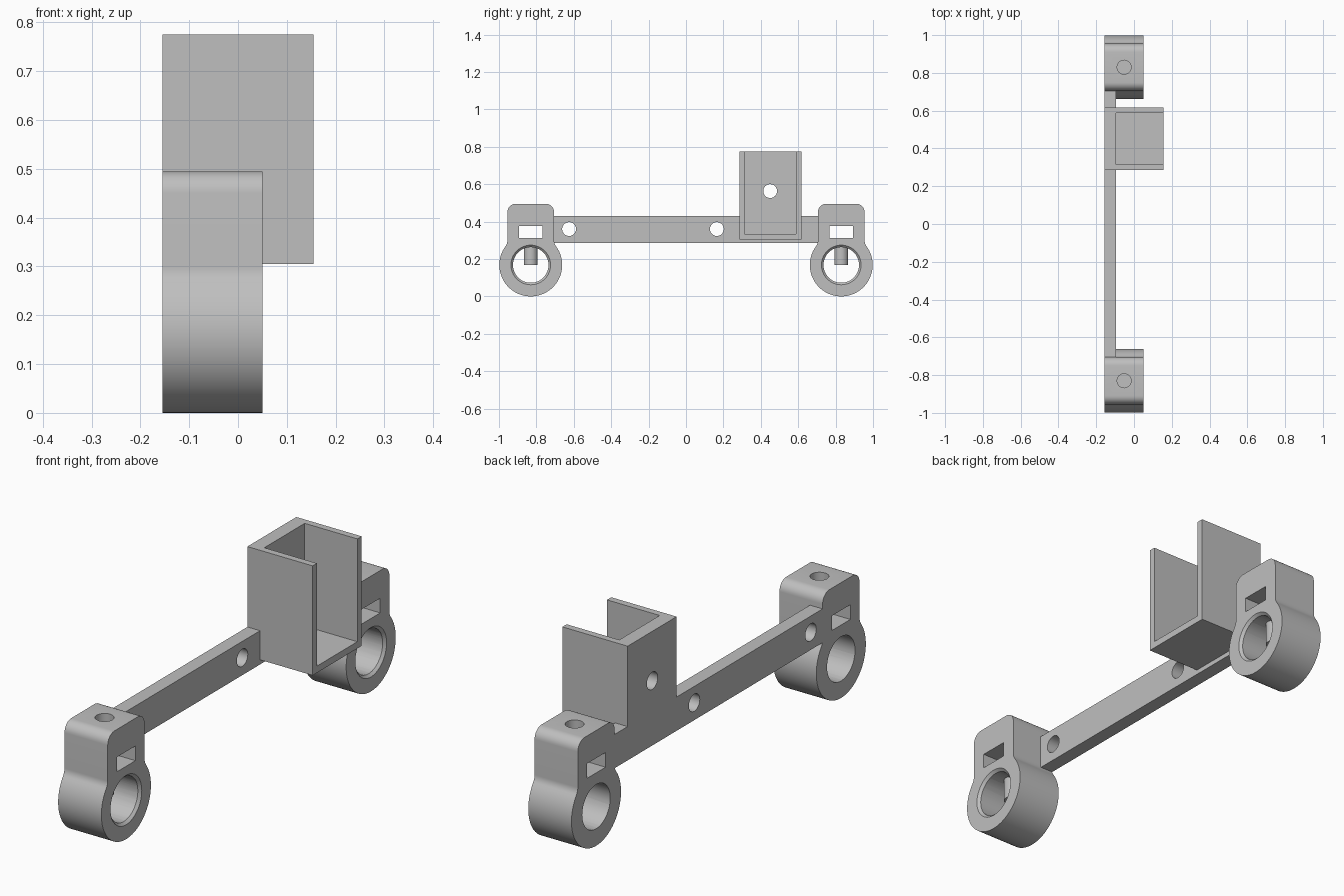
import bpy, bmesh
from math import pi, sin, cos, sqrt, atan2
from mathutils import Matrix, Vector

cube = bpy.data.objects.get("Cube")
if cube:
    bpy.data.objects.remove(cube)

grey = bpy.data.materials.new("grey plastic")
grey.use_nodes = True
colour = (0.52, 0.52, 0.52, 1)
grey.diffuse_color = colour
grey.node_tree.nodes["Principled BSDF"].inputs["Base Color"].default_value = colour

X_BACK, X_PLATE, X_CLAMP, X_TRAY = -0.155, -0.095, 0.05, 0.155
CLAMP_Y, RING_Z, RING_R = 0.83, 0.168, 0.168


def new_object(name, bm):
    bmesh.ops.recalc_face_normals(bm, faces=bm.faces)
    mesh = bpy.data.meshes.new(name)
    bm.to_mesh(mesh)
    bm.free()
    mesh.materials.append(grey)
    obj = bpy.data.objects.new(name, mesh)
    bpy.context.collection.objects.link(obj)
    return obj


def extrude_x(name, outline, x0, x1):
    """Extrude a (y, z) outline along x."""
    bm = bmesh.new()
    face = bm.faces.new([bm.verts.new((x0, y, z)) for y, z in outline])
    moved = bmesh.ops.extrude_face_region(bm, geom=[face])["geom"]
    verts = [v for v in moved if isinstance(v, bmesh.types.BMVert)]
    bmesh.ops.translate(bm, verts=verts, vec=(x1 - x0, 0, 0))
    return new_object(name, bm)


def rod(name, start, end, r1, r2=None, sides=48):
    """Cylinder or cone between two points."""
    a, b = Vector(start), Vector(end)
    turn = (b - a).to_track_quat("Z", "Y").to_matrix().to_4x4()
    bm = bmesh.new()
    bmesh.ops.create_cone(bm, cap_ends=True, segments=sides, radius1=r1,
                          radius2=r1 if r2 is None else r2, depth=(b - a).length,
                          matrix=Matrix.Translation((a + b) / 2) @ turn)
    return new_object(name, bm)


def cut(target, cutters):
    bpy.context.view_layer.objects.active = target
    for c in cutters:
        c.hide_render = True
        mod = target.modifiers.new("cut", "BOOLEAN")
        mod.operation, mod.solver, mod.object = "DIFFERENCE", "EXACT", c
        bpy.ops.object.modifier_apply(modifier=mod.name)
        bpy.data.objects.remove(c)


def arc(cy, cz, r, a0, a1, n):
    return [(cy + r * cos(a0 + (a1 - a0) * i / n), cz + r * sin(a0 + (a1 - a0) * i / n))
            for i in range(n + 1)]


def rect(y0, y1, z0, z1):
    return [(y0, z0), (y1, z0), (y1, z1), (y0, z1)]


def clamp(name, yc):
    # Half outline: ring, concave neck fillet, rounded top corner
    half_w, top, fillet, corner = 0.125, 0.495, 0.05, 0.045
    fy = half_w + fillet
    fz = sqrt((RING_R + fillet) ** 2 - fy ** 2)
    tangent = atan2(fz, fy)
    half = arc(0, RING_Z, RING_R, -pi / 2, tangent, 36)
    half += arc(fy, RING_Z + fz, fillet, tangent + pi, pi, 6)[1:]
    half += arc(half_w - corner, top - corner, corner, 0, pi / 2, 8)
    outline = half + [(-y, z) for y, z in reversed(half[1:])]
    body = extrude_x(name, [(yc + y, z) for y, z in outline], X_BACK, X_CLAMP)
    # Bore with eased edge, nut slot and screw hole
    xm = (X_BACK + X_CLAMP) / 2
    cut(body, [
        rod("bore_cutter", (-0.3, yc, RING_Z), (0.3, yc, RING_Z), 0.095, sides=64),
        rod("edge_cutter", (X_CLAMP - 0.012, yc, RING_Z), (X_CLAMP + 0.002, yc, RING_Z),
            0.094, 0.108, 64),
        extrude_x("slot_cutter", rect(yc - 0.063, yc + 0.063, 0.313, 0.376), -0.3, 0.3),
        rod("screw_cutter", (xm, yc, RING_Z), (xm, yc, 0.6), 0.037)])
    return body


parts = [clamp("front_clamp", -CLAMP_Y), clamp("rear_clamp", CLAMP_Y)]

# Long bar with the raised back wall of the holder
y0, y1, bar_low, bar_top, top = 0.285, 0.617, 0.285, 0.43, 0.775
end = CLAMP_Y - 0.125
plate = extrude_x("bar_and_back_wall", [
    (-end, bar_low), (end, bar_low), (end, bar_top), (y1, bar_top),
    (y1, top), (y0, top), (y0, bar_top), (-end, bar_top)], X_BACK, X_PLATE)
cut(plate, [rod("hole_cutter", (-0.3, y, z), (0, y, z), 0.037)
            for y, z in ((-0.625, 0.36), (0.165, 0.36), (0.45, 0.563))])
parts.append(plate)

# Holder side walls and floor, open at the top and at the left
wall, low = 0.029, 0.305
parts.append(extrude_x("holder_walls", [
    (y0, low), (y1, low), (y1, top), (y1 - wall, top), (y1 - wall, low + wall),
    (y0 + wall, low + wall), (y0 + wall, top), (y0, top)], X_PLATE, X_TRAY))

bpy.ops.object.select_all(action="DESELECT")
for p in parts:
    p.select_set(True)
bpy.context.view_layer.objects.active = parts[0]
bpy.ops.object.shade_smooth_by_angle(angle=pi / 6)
